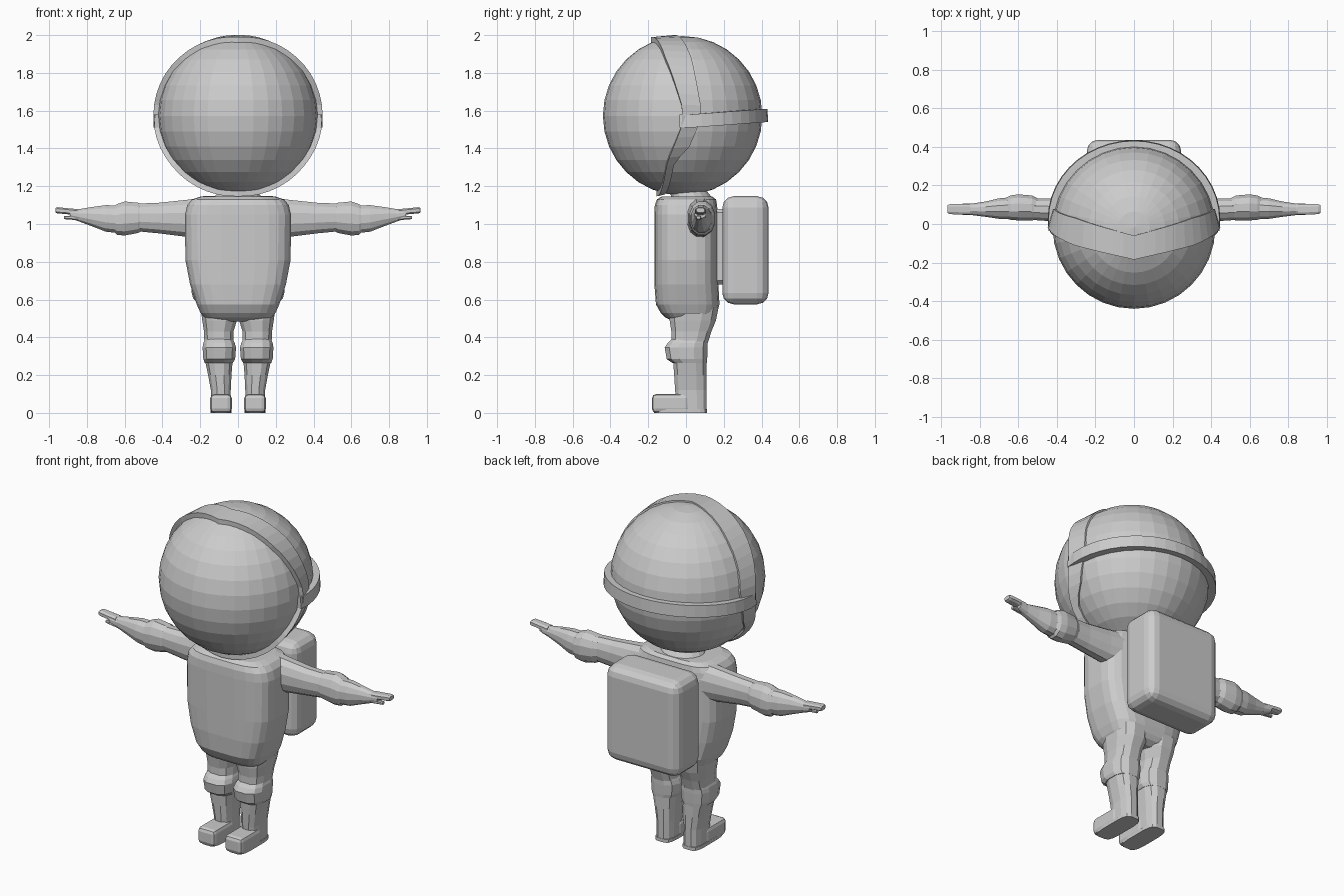
import bpy, bmesh, math
from mathutils import Vector

suit = bpy.data.materials.new("suit_grey")
suit.diffuse_color = (0.6, 0.6, 0.6, 1)


def finish(name, bm):
    bmesh.ops.recalc_face_normals(bm, faces=bm.faces)
    me = bpy.data.meshes.new(name)
    bm.to_mesh(me)
    bm.free()
    me.materials.append(suit)
    ob = bpy.data.objects.new(name, me)
    bpy.context.collection.objects.link(ob)
    return ob


def skin(bm, rings, closed=False):
    """Join equal-length vertex loops with quads."""
    n = len(rings[0])
    pairs = list(zip(rings, rings[1:] + rings[:1])) if closed else list(zip(rings, rings[1:]))
    for a, b in pairs:
        for i in range(n):
            j = (i + 1) % n
            bm.faces.new((a[i], a[j], b[j], b[i]))
    if not closed:
        bm.faces.new(rings[0])
        bm.faces.new(rings[-1])


def loft(name, sections, axis, n=12, power=2.0, side=1):
    """Sections: (position, lo, hi, lo, hi) with the two spans across the axis."""
    bm = bmesh.new()
    rings = []
    for t, a0, a1, b0, b1 in sections:
        ring = []
        for i in range(n):
            ang = 2 * math.pi * (i + 0.5) / n
            c, s = math.cos(ang), math.sin(ang)
            u = (a0 + a1) / 2 + (a1 - a0) / 2 * math.copysign(abs(c) ** (2 / power), c)
            v = (b0 + b1) / 2 + (b1 - b0) / 2 * math.copysign(abs(s) ** (2 / power), s)
            co = (u * side, v, t) if axis == 'Z' else (t * side, u, v)
            ring.append(bm.verts.new(co))
        rings.append(ring)
    skin(bm, rings)
    return finish(name, bm)


def rounded_box(name, x0, x1, y0, y1, z0, z1, r, seg):
    bm = bmesh.new()
    bmesh.ops.create_cube(bm, size=1)
    for v in bm.verts:
        v.co = ((x0 + x1) / 2 + v.co.x * (x1 - x0),
                (y0 + y1) / 2 + v.co.y * (y1 - y0),
                (z0 + z1) / 2 + v.co.z * (z1 - z0))
    bmesh.ops.bevel(bm, geom=bm.edges[:], offset=r, segments=seg, profile=0.5, affect='EDGES')
    return finish(name, bm)


def interp(table, t):
    for (t0, *a), (t1, *b) in zip(table, table[1:]):
        if t <= t1:
            f = (t - t0) / (t1 - t0)
            return [p + (q - p) * f for p, q in zip(a, b)]
    return table[-1][1:]


# Round helmet
HEAD = Vector((0, -0.018, 1.573))
R = 0.422
bm = bmesh.new()
bmesh.ops.create_uvsphere(bm, u_segments=32, v_segments=16, radius=R)
bmesh.ops.translate(bm, verts=bm.verts, vec=HEAD)
finish("helmet", bm)

# Visor rim: angle from the top, front edge y, rear edge y
rim = [(0, -0.185, -0.06), (45, -0.11, 0.03), (84, -0.02, 0.08), (96, -0.02, 0.07),
       (115, -0.075, 0.01), (124, -0.10, -0.06), (180, -0.155, -0.12)]
bm = bmesh.new()
rings = []
for i in range(48):
    deg = i * 7.5
    yf, yr = interp(rim, min(deg, 360 - deg))
    a = math.radians(deg)
    ring = []
    for y, r in ((yf, R - 0.02), (yf, R + 0.026), (yr, R + 0.008), (yr, R - 0.02)):
        rho = math.sqrt(r * r - (y - HEAD.y) ** 2)
        ring.append(bm.verts.new((math.sin(a) * rho, y, HEAD.z + math.cos(a) * rho)))
    rings.append(ring)
skin(bm, rings, closed=True)
finish("visor_rim", bm)

# Band running round the back of the helmet
bm = bmesh.new()
rings = []
for i in range(25):
    a = math.radians(-8 + 196 * i / 24)
    lift = 0.03 * max(0, math.sin(a))
    ring = []
    for z, r in ((1.51 + lift, R - 0.02), (1.51 + lift, R + 0.026),
                 (1.58 + lift, R + 0.022), (1.58 + lift, R - 0.02)):
        ring.append(bm.verts.new((math.cos(a) * r, HEAD.y + 0.04 + math.sin(a) * (r - 0.035), z)))
    rings.append(ring)
skin(bm, rings)
finish("helmet_back_band", bm)

# Neck and torso: height, x span, y span
loft("neck", [(1.08, -0.15, 0.15, -0.06, 0.15), (1.14, -0.13, 0.13, -0.08, 0.14),
              (1.19, -0.09, 0.09, -0.09, 0.10)], 'Z', 16)
loft("torso", [(0.485, -0.13, 0.13, -0.07, 0.12), (0.505, -0.18, 0.18, -0.11, 0.15),
               (0.53, -0.20, 0.20, -0.135, 0.165), (0.575, -0.22, 0.22, -0.16, 0.178),
               (0.68, -0.255, 0.255, -0.168, 0.172), (0.81, -0.28, 0.28, -0.168, 0.17),
               (1.05, -0.282, 0.282, -0.168, 0.17), (1.10, -0.27, 0.27, -0.166, 0.165),
               (1.13, -0.245, 0.245, -0.155, 0.16), (1.145, -0.20, 0.20, -0.13, 0.14)],
     'Z', 24, 3.6)

# Backpack
rounded_box("backpack", -0.245, 0.245, 0.192, 0.437, 0.575, 1.147, 0.06, 3)
rounded_box("backpack_mount", -0.15, 0.15, 0.12, 0.22, 0.68, 1.08, 0.02, 1)

for side, tag in ((1, "left"), (-1, "right")):
    # Sleeve: x, y span, z span
    loft(tag + "_sleeve", [(0.16, 0.0, 0.16, 0.92, 1.145), (0.28, 0.005, 0.145, 0.93, 1.13),
                           (0.42, 0.012, 0.135, 0.948, 1.115), (0.54, 0.02, 0.135, 0.96, 1.11)],
         'X', 12, 2.2, side)
    # Padded elbow cuff
    loft(tag + "_elbow_cuff", [(0.50, 0.025, 0.135, 0.965, 1.105), (0.53, 0.016, 0.15, 0.95, 1.115),
                               (0.60, 0.016, 0.156, 0.936, 1.122), (0.64, 0.02, 0.15, 0.94, 1.108),
                               (0.66, 0.025, 0.14, 0.96, 1.095)], 'X', 12, 2.2, side)
    # Forearm tapering to a flat palm
    loft(tag + "_forearm", [(0.62, 0.022, 0.142, 0.948, 1.10), (0.70, 0.025, 0.135, 0.957, 1.102),
                            (0.77, 0.036, 0.118, 0.985, 1.092), (0.84, 0.045, 0.107, 1.012, 1.08),
                            (0.89, 0.045, 0.107, 1.03, 1.078)], 'X', 12, 2.2, side)
    # Fingers and thumb
    loft(tag + "_fingers", [(0.85, 0.047, 0.106, 1.04, 1.08), (0.91, 0.047, 0.106, 1.052, 1.085),
                            (0.955, 0.05, 0.104, 1.055, 1.09), (0.967, 0.055, 0.10, 1.06, 1.085)],
         'X', 8, 3, side)
    loft(tag + "_thumb", [(0.83, 0.05, 0.08, 1.015, 1.045), (0.88, 0.05, 0.08, 1.022, 1.045),
                          (0.92, 0.055, 0.078, 1.025, 1.043)], 'X', 8, 2.5, side)
    # Leg: height, x span, y span
    loft(tag + "_leg", [(0.0, 0.037, 0.143, -0.05, 0.112), (0.12, 0.037, 0.145, -0.06, 0.112),
                        (0.20, 0.033, 0.16, -0.065, 0.112), (0.27, 0.027, 0.175, -0.07, 0.112),
                        (0.36, 0.02, 0.18, -0.08, 0.115), (0.43, 0.022, 0.182, -0.08, 0.137),
                        (0.49, 0.003, 0.192, -0.09, 0.162), (0.56, 0.0, 0.20, -0.09, 0.176)],
         'Z', 12, 2.6, side)
    # Knee pad ring
    loft(tag + "_knee_pad", [(0.265, 0.025, 0.178, -0.075, 0.113), (0.285, 0.013, 0.186, -0.105, 0.115),
                             (0.345, 0.008, 0.19, -0.116, 0.118), (0.37, 0.015, 0.186, -0.10, 0.118),
                             (0.39, 0.025, 0.178, -0.08, 0.12)], 'Z', 12, 2.6, side)
    # Boot toe and sole
    xs = sorted((0.033 * side, 0.147 * side))
    rounded_box(tag + "_boot", xs[0], xs[1], -0.18, 0.02, 0.0, 0.10, 0.022, 2)
    loft(tag + "_sole", [(0.0, 0.033, 0.147, -0.17, 0.113), (0.02, 0.033, 0.147, -0.178, 0.113)],
         'Z', 16, 4, side)
